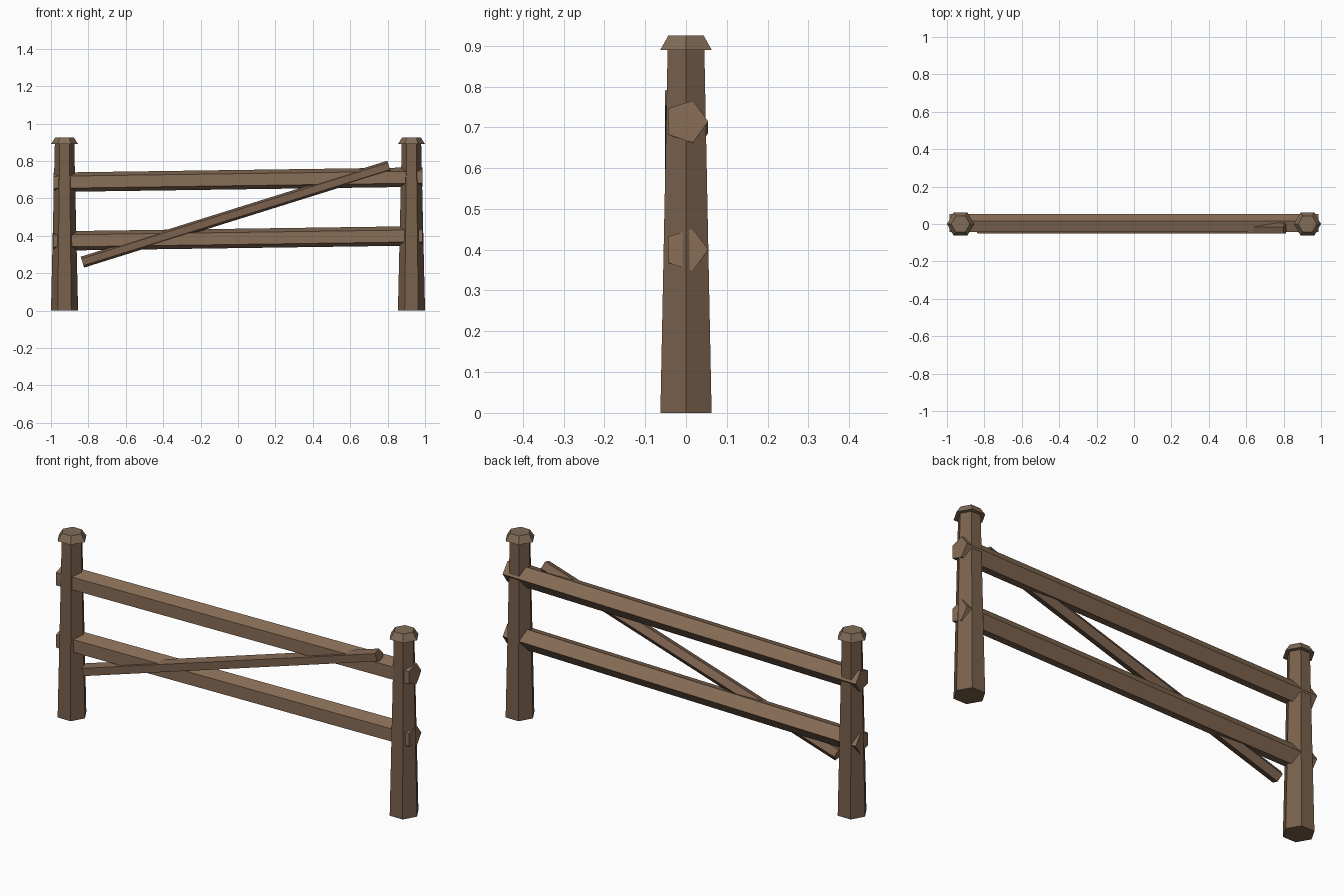
import bpy
import bmesh
from math import sin, cos, tau
from mathutils import Vector

if "Cube" in bpy.data.objects:
    bpy.data.objects.remove(bpy.data.objects["Cube"])


def material(name, rgb):
    m = bpy.data.materials.new(name)
    m.diffuse_color = (*rgb, 1)
    m.use_nodes = True
    m.node_tree.nodes["Principled BSDF"].inputs["Base Color"].default_value = m.diffuse_color
    return m


post_wood = material("post_wood", (0.19, 0.118, 0.072))
rail_wood = material("rail_wood", (0.25, 0.155, 0.095))
brace_wood = material("brace_wood", (0.20, 0.122, 0.078))
cap_wood = material("cap_wood", (0.22, 0.15, 0.095))


def beam(name, start, end, r1, r2, sides, side_dir, mat):
    """Flat-faced prism between two points; one corner points along side_dir."""
    a, b = Vector(start), Vector(end)
    axis = (b - a).normalized()
    u = Vector(side_dir)
    u = (u - axis * u.dot(axis)).normalized()
    v = axis.cross(u)
    bm = bmesh.new()
    rings = []
    for c, r in ((a, r1), (b, r2)):
        rings.append([bm.verts.new(c + r * (u * cos(tau * i / sides) + v * sin(tau * i / sides)))
                      for i in range(sides)])
    lo, hi = rings
    for i in range(sides):
        j = (i + 1) % sides
        bm.faces.new((lo[i], lo[j], hi[j], hi[i]))
    bm.faces.new(lo[::-1])
    bm.faces.new(hi)
    mesh = bpy.data.meshes.new(name)
    bm.to_mesh(mesh)
    bm.free()
    mesh.materials.append(mat)
    ob = bpy.data.objects.new(name, mesh)
    bpy.context.collection.objects.link(ob)
    return ob


# Tapered hexagonal posts with flared caps
for side, x in (("left", -0.9275), ("right", 0.9275)):
    beam(side + "_post", (x, 0, 0), (x, 0, 0.89), 0.0725, 0.052, 6, (1, 0, 0), post_wood)
    beam(side + "_post_cap", (x, 0, 0.89), (x, 0, 0.925), 0.0725, 0.05, 6, (1, 0, 0), cap_wood)

# Slightly tilted five-sided rails passing through the posts
for name, z in (("upper_rail", 0.70), ("lower_rail", 0.386)):
    beam(name, (-0.986, 0, z - 0.014), (0.986, 0, z + 0.014), 0.0545, 0.0545, 5, (0, 1, 0), rail_wood)

# Diagonal brace across the front
beam("diagonal_brace", (-0.832, -0.026, 0.259), (0.807, -0.026, 0.772),
     0.032, 0.032, 5, (0, 1, 0), brace_wood)
